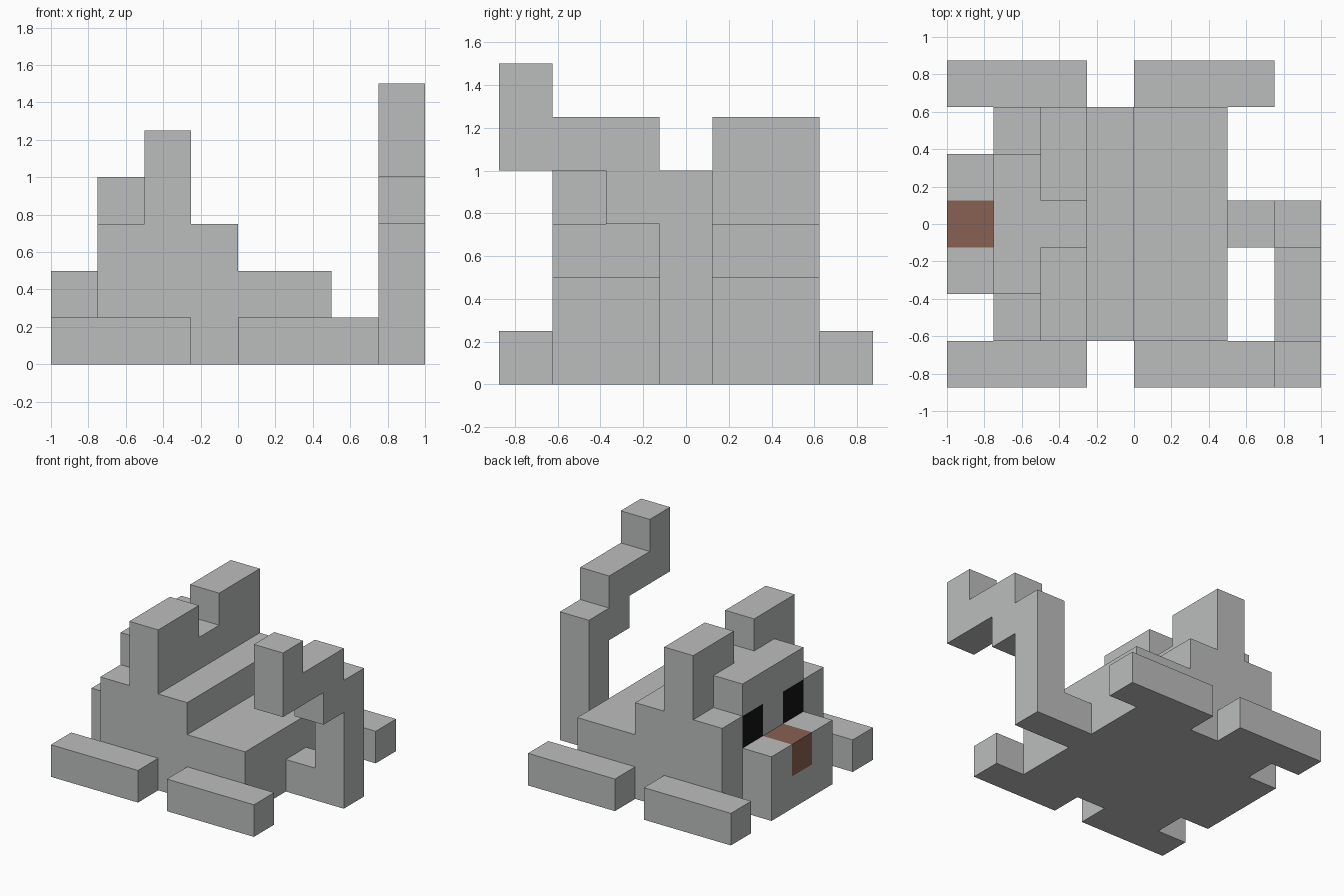
import bpy
import bmesh
from mathutils import Vector

cube = bpy.data.objects.get("Cube")
if cube:
    bpy.data.objects.remove(cube, do_unlink=True)

U = 0.25  # size of one block


def material(name, rgb):
    mat = bpy.data.materials.new(name)
    mat.use_nodes = True
    mat.diffuse_color = (*rgb, 1)
    mat.node_tree.nodes["Principled BSDF"].inputs["Base Color"].default_value = (*rgb, 1)
    return mat


GREY = material("grey fur", (0.50, 0.515, 0.505))
BROWN = material("brown nose", (0.246, 0.119, 0.084))
BLACK = material("black eye", (0.007, 0.007, 0.007))


def prism(name, outline, axis, low, high, cuts=(), accent=None, rule=None):
    """Extrude an outline (in blocks) along an axis, cut its faces, colour some by rule."""
    def place(a, b, c):
        p = [a, b]
        p.insert(axis, c)
        return Vector(p) * U

    bm = bmesh.new()
    base = bm.faces.new([bm.verts.new(place(a, b, low)) for a, b in outline])
    side = bmesh.ops.extrude_face_region(bm, geom=[base])["geom"]
    top = [v for v in side if isinstance(v, bmesh.types.BMVert)]
    shift = Vector()
    shift[axis] = (high - low) * U
    bmesh.ops.translate(bm, verts=top, vec=shift)
    for cut_axis, value in cuts:
        normal = Vector()
        normal[cut_axis] = 1
        bmesh.ops.bisect_plane(bm, geom=bm.verts[:] + bm.edges[:] + bm.faces[:],
                               plane_co=normal * value * U, plane_no=normal)
    bmesh.ops.recalc_face_normals(bm, faces=bm.faces[:])
    mesh = bpy.data.meshes.new(name)
    mesh.materials.append(GREY)
    if accent:
        mesh.materials.append(accent)
        for f in bm.faces:
            f.material_index = int(rule(f.calc_center_median() / U, f.normal))
    bm.to_mesh(mesh)
    bm.free()
    obj = bpy.data.objects.new(name, mesh)
    bpy.context.collection.objects.link(obj)
    return obj


def box(name, x, y, z, **kw):
    outline = [(x[0], y[0]), (x[1], y[0]), (x[1], y[1]), (x[0], y[1])]
    return prism(name, outline, 2, *z, **kw)


# Stepped body and face, with square eyes cut into the face
prism("body", [(-3, 0), (2, 0), (2, 2), (0, 2), (0, 3), (-3, 3)], 1, -2.5, 2.5,
      cuts=[(1, -1.5), (1, -0.5), (1, 0.5), (1, 1.5), (2, 2)], accent=BLACK,
      rule=lambda c, n: n.x < -0.9 and 0.5 < abs(c.y) < 1.5 and c.z > 2)

# Forehead running back between the ears
prism("forehead", [(-3, -1.5), (-2, -1.5), (-2, -0.5), (-1, -0.5),
                   (-1, 0.5), (-2, 0.5), (-2, 1.5), (-3, 1.5)], 2, 3, 4)

# Snout with the nose on its upper middle
box("snout", (-4, -3), (-1.5, 1.5), (0, 2), cuts=[(1, -0.5), (1, 0.5), (2, 1)],
    accent=BROWN,
    rule=lambda c, n: abs(c.y) < 0.5 and c.z > 1 and (n.z > 0.9 or n.x < -0.9))

# Ears and legs on both sides
for label, s in (("left", -1), ("right", 1)):
    def span(a, b):
        return sorted((s * a, s * b))
    box(label + "_ear", (-2, -1), span(0.5, 2.5), (3, 5))
    box(label + "_front_leg", (-4, -1), span(2.5, 3.5), (0, 1))
    box(label + "_hind_leg", (0, 3), span(2.5, 3.5), (0, 1))

# Tail: short root, then a rising stepped bend to one side
box("tail_root", (2, 3), (-0.5, 0.5), (0, 1))
prism("tail", [(0.5, 0), (0.5, 4), (-0.5, 4), (-0.5, 5), (-2.5, 5), (-2.5, 6),
               (-3.5, 6), (-3.5, 4), (-1.5, 4), (-1.5, 3), (-0.5, 3), (-0.5, 0)],
      0, 3, 4)
